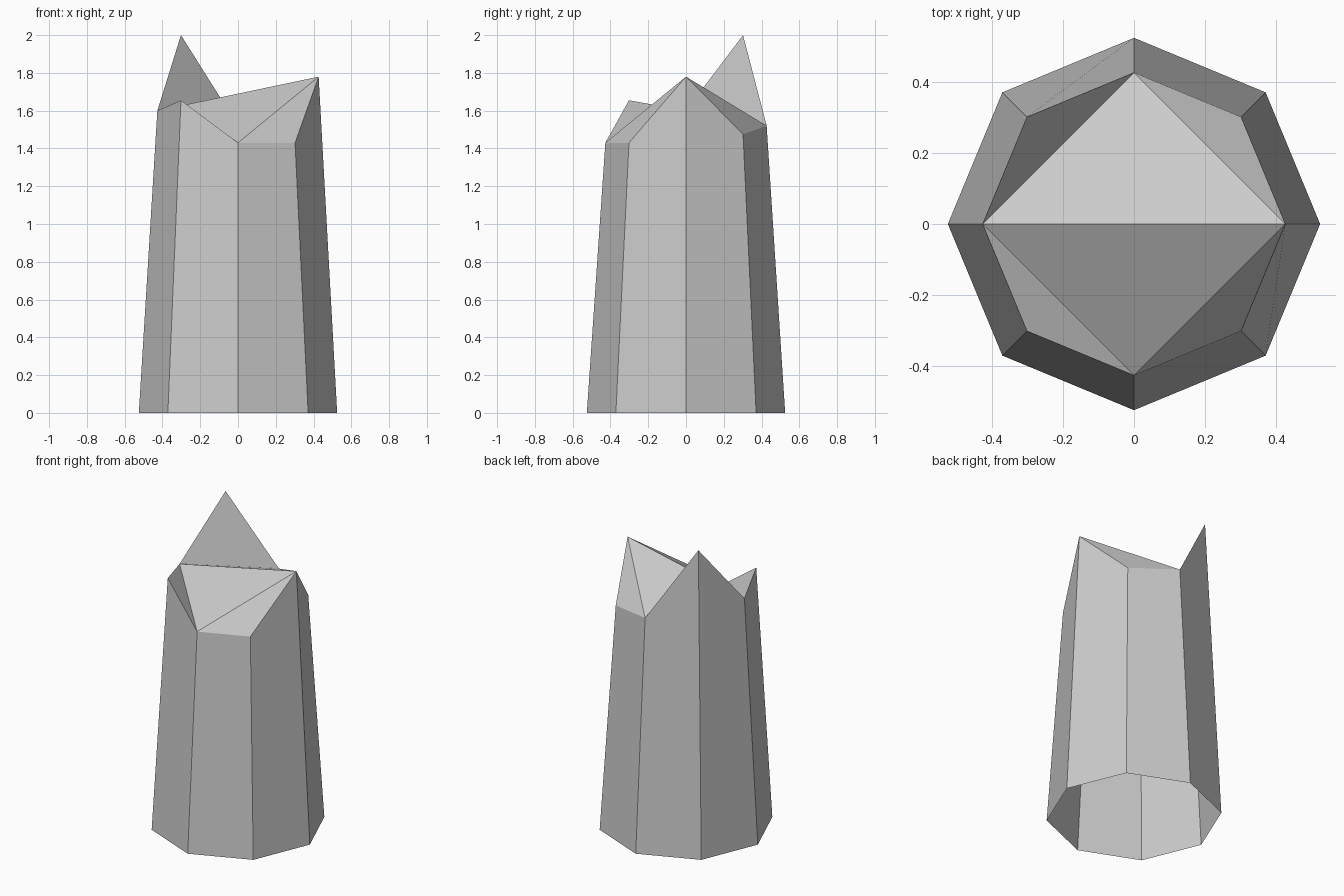
import bpy, bmesh
from math import cos, sin, pi

if "Cube" in bpy.data.objects:
    bpy.data.objects.remove(bpy.data.objects["Cube"])

SIDES = 8
R_BOTTOM, R_TOP = 0.525, 0.427
# Broken rim heights, counter-clockwise from +x
RIM = [1.78, 1.475, 1.52, 2.0, 1.6, 1.655, 1.43, 1.43]


def ring(bm, radius, heights):
    step = 2 * pi / SIDES
    return [bm.verts.new((radius * cos(i * step), radius * sin(i * step), z))
            for i, z in enumerate(heights)]


bm = bmesh.new()
base = ring(bm, R_BOTTOM, [0] * SIDES)
rim = ring(bm, R_TOP, RIM)

# Tapered side walls, open underneath
for i in range(SIDES):
    j = (i + 1) % SIDES
    bm.faces.new((base[i], base[j], rim[j], rim[i]))

# Jagged top: corner facets around a ridge running across x
for tri in ((0, 1, 2), (2, 3, 4), (4, 5, 6), (6, 7, 0), (0, 2, 4), (4, 6, 0)):
    bm.faces.new([rim[k] for k in tri])

mesh = bpy.data.meshes.new("broken_stump")
bm.to_mesh(mesh)
bm.free()
stump = bpy.data.objects.new("broken_stump", mesh)
bpy.context.collection.objects.link(stump)
